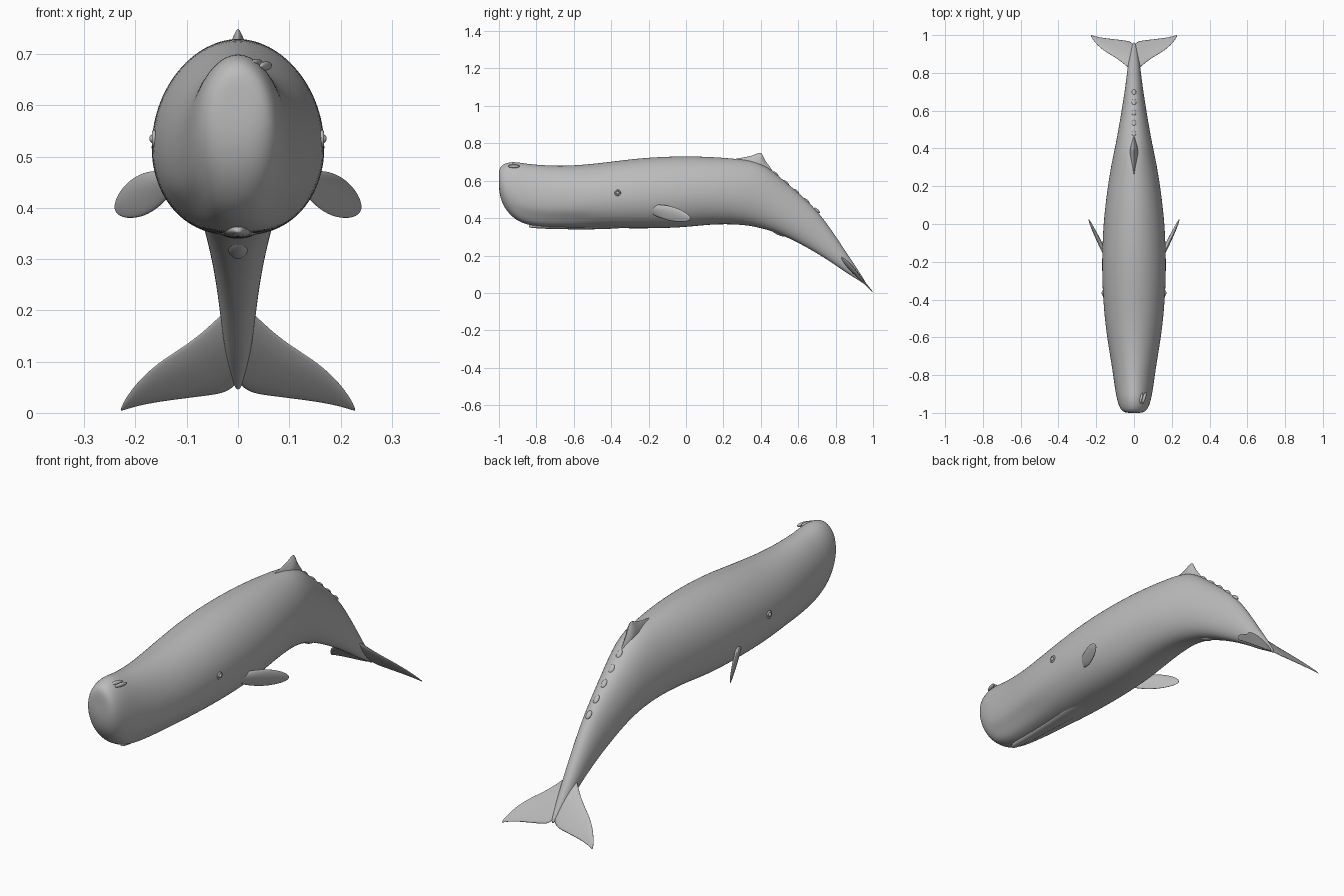
import bpy
from math import sin, cos, pi, copysign
from mathutils import Vector

cube = bpy.data.objects.get("Cube")
if cube:
    bpy.data.objects.remove(cube, do_unlink=True)

grey = bpy.data.materials.new("whale_grey")
grey.use_nodes = True
grey.diffuse_color = (0.5, 0.5, 0.5, 1)
grey.node_tree.nodes["Principled BSDF"].inputs["Base Color"].default_value = (0.5, 0.5, 0.5, 1)


def loft(name, rings, mirror=False, levels=2):
    """Skin a list of equal-sized point rings and close both ends."""
    n = len(rings[0])
    verts = [p for ring in rings for p in ring]
    faces = []
    for r in range(len(rings) - 1):
        for i in range(n):
            j = (i + 1) % n
            faces.append((r * n + i, r * n + j, (r + 1) * n + j, (r + 1) * n + i))
    for r in (0, len(rings) - 1):
        mid = len(verts)
        verts.append(sum(rings[r], Vector()) / n)
        for i in range(n):
            a, b = r * n + i, r * n + (i + 1) % n
            faces.append((b, a, mid) if r == 0 else (a, b, mid))
    mesh = bpy.data.meshes.new(name)
    mesh.from_pydata(verts, [], faces)
    obj = bpy.data.objects.new(name, mesh)
    bpy.context.collection.objects.link(obj)
    finish(obj, mirror)
    sub = obj.modifiers.new("smooth", "SUBSURF")
    sub.levels = sub.render_levels = levels
    return obj


def finish(obj, mirror=False):
    """Correct the normals, shade smooth, colour, and mirror if asked."""
    import bmesh
    bm = bmesh.new()
    bm.from_mesh(obj.data)
    bmesh.ops.recalc_face_normals(bm, faces=bm.faces)
    bm.to_mesh(obj.data)
    bm.free()
    obj.data.materials.append(grey)
    for p in obj.data.polygons:
        p.use_smooth = True
    if mirror:
        obj.modifiers.new("mirror", "MIRROR").use_clip = False


def blob(name, loc, size, rot=(0, 0, 0)):
    bpy.ops.mesh.primitive_uv_sphere_add(segments=20, ring_count=12, radius=1, location=loc, rotation=rot)
    obj = bpy.context.object
    obj.name = name
    obj.scale = size
    finish(obj)


def section(y, top, bottom, half, count=28, crease=0.0):
    """Rounded cross-section, fuller below the middle, with an optional lip crease."""
    zc = bottom + 0.46 * (top - bottom)
    ring = []
    for i in range(count):
        t = 2 * pi * i / count
        c, s = cos(t), sin(t)
        x = half * copysign(abs(c) ** (1.03 if s > 0 else 0.85), c)
        if -0.8 < s < -0.5:
            x *= 1 - crease
        z = zc + s * ((top - zc) if s > 0 else (zc - bottom))
        ring.append(Vector((x, y, z)))
    return ring


# Body: y, top, bottom, half width
BODY = [
    (-1.0, .65, .56, .035), (-.994, .675, .51, .06), (-.97, .694, .45, .079),
    (-.92, .704, .395, .093), (-.86, .692, .365, .103), (-.78, .685, .352, .114),
    (-.68, .68, .348, .13), (-.58, .684, .347, .146), (-.46, .695, .346, .16),
    (-.3, .716, .344, .17), (-.15, .729, .344, .17), (0, .732, .35, .163),
    (.14, .729, .367, .148), (.28, .717, .366, .127), (.36, .708, .355, .111),
    (.43, .68, .338, .096), (.5, .622, .315, .083), (.6, .537, .268, .066),
    (.7, .445, .212, .05), (.79, .32, .155, .038), (.86, .212, .105, .03),
    (.92, .122, .07, .018), (.96, .06, .042, .006),
]
loft("body", [section(*st, crease=.07 if -.9 < st[0] < -.5 else 0) for st in BODY])


def back_height(y):
    for a, b in zip(BODY, BODY[1:]):
        if a[0] <= y <= b[0]:
            return a[1] + (b[1] - a[1]) * (y - a[0]) / (b[0] - a[0])


# Lower jaw
JAW = [(-.84, .362, .35, .008), (-.81, .37, .345, .02), (-.7, .375, .34, .028),
       (-.55, .375, .339, .033), (-.42, .375, .34, .045), (-.3, .37, .35, .03)]
loft("lower_jaw", [section(*st, count=12) for st in JAW])

# Dorsal fin: a low hooked ridge
FIN = [(.22, .715, .01), (.3, .728, .018), (.355, .737, .022), (.39, .756, .02),
       (.408, .753, .016), (.42, .712, .016), (.47, .655, .014)]
loft("dorsal_fin", [
    [Vector((x * w, y, z)) for x, z in
     ((0, top), (.35, top - .014), (1, top - .04), (1.2, top - .09), (0, top - .1),
      (-1.2, top - .09), (-1, top - .04), (-.35, top - .014))]
    for y, top, w in FIN])

# Knuckles along the tail ridge
for k in range(5):
    y = .48 + k * .055
    blob("tail_knuckle", (0, y, back_height(y) - .004), (.012, .02, .008), (-.75, 0, 0))

# Belly fold
blob("belly_fold", (0, .5, .322), (.02, .045, .014), (-.4, 0, 0))


def blade(lead, trail, normal, thick):
    """Lens-shaped section between a leading and a trailing edge."""
    upper = ((.12, .6), (.35, 1), (.7, .65))
    pts = [lead] + [lead.lerp(trail, u) + normal * thick * h for u, h in upper]
    pts.append(trail)
    return pts + [lead.lerp(trail, u) - normal * thick * h for u, h in reversed(upper)]


# Tail flukes: x, leading y, trailing y, half thickness, on a sloping plane
FLUKE = [(0, .8, .962, .016), (.012, .805, .979, .016), (.035, .826, .986, .014),
         (.07, .857, .987, .011), (.11, .885, .989, .009), (.155, .911, .992, .007),
         (.195, .945, .996, .005), (.22, .978, 1.0, .003), (.228, .994, 1.001, .002)]
slope = Vector((0, .74, .67))


def on_plane(x, y):
    return Vector((x, y, (1 - y) * 1.1 + .004))


half = [(x, on_plane(x, a), on_plane(x, b), t) for x, a, b, t in FLUKE]
flip = Vector((-1, 1, 1))
both = [(-x, a * flip, b * flip, t) for x, a, b, t in reversed(half[1:])] + half
loft("tail_flukes", [blade(a, b, slope, t) for x, a, b, t in both])

# Flippers: position along the span, half chord, half thickness
root, tip = Vector((.135, -.19, .448)), Vector((.239, .023, .396))
chord = Vector((.25, .2, .95)).normalized()
normal = (tip - root).cross(chord).normalized()
FLIPPER = [(0, .028, .013), (.2, .04, .013), (.42, .047, .012), (.65, .044, .01),
           (.85, .032, .007), (.96, .018, .004), (1, .007, .002)]
rings = []
for u, c, t in FLIPPER:
    mid = root.lerp(tip, u)
    rings.append(blade(mid + chord * c, mid - chord * c, normal, t))
loft("flippers", rings, mirror=True)

# Eyes with a raised lid
for side in (-1, 1):
    blob("eye", (side * .165, -.365, .535), (.008, .009, .009))
    bpy.ops.mesh.primitive_torus_add(major_radius=.013, minor_radius=.004, major_segments=24,
                                     minor_segments=8, location=(side * .164, -.365, .535),
                                     rotation=(0, pi / 2, 0))
    bpy.context.object.name = "eyelid"
    finish(bpy.context.object)

# Blowhole on the left of the snout: two lips around a slit
for x, y in ((.036, -.925), (.054, -.92)):
    blob("blowhole_lip", (x, y, .692 - x * .28), (.008, .032, .009), (0, .4, -.3))
